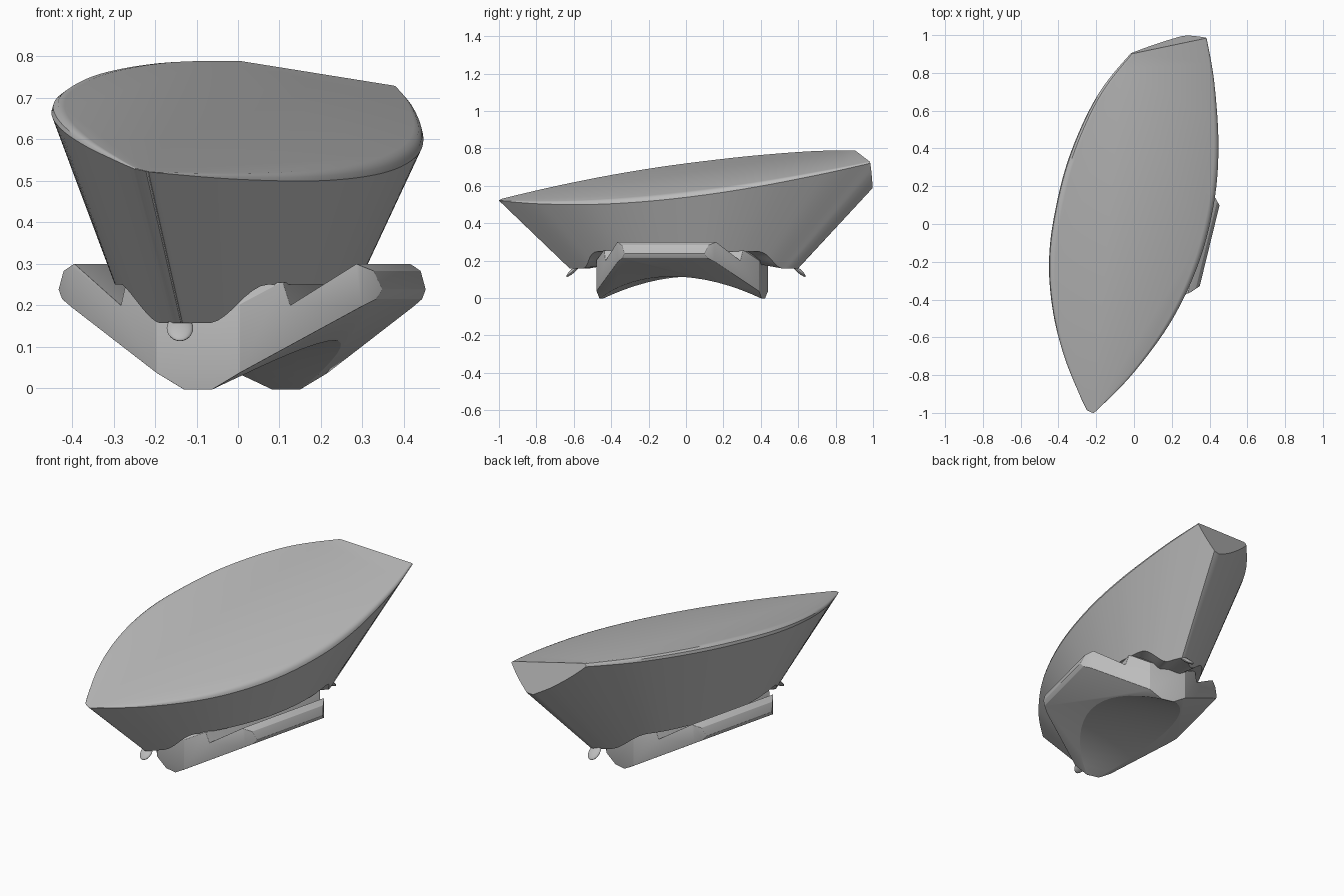
import bpy, bmesh, math
from mathutils import Vector, Matrix

cube = bpy.data.objects.get("Cube")
if cube:
    bpy.data.objects.remove(cube)

TURN = Matrix.Rotation(-0.24, 4, 'Z')      # the long axis is turned in plan
ALONG = Vector((math.sin(0.24), math.cos(0.24), 0))

grey = bpy.data.materials.new("plain grey")
grey.use_nodes = True
grey.diffuse_color = (0.5, 0.5, 0.5, 1)
grey.node_tree.nodes["Principled BSDF"].inputs["Base Color"].default_value = (0.5, 0.5, 0.5, 1)


def make(name, bm):
    bmesh.ops.recalc_face_normals(bm, faces=bm.faces)
    mesh = bpy.data.meshes.new(name)
    bm.to_mesh(mesh)
    bm.free()
    mesh.materials.append(grey)
    obj = bpy.data.objects.new(name, mesh)
    bpy.context.collection.objects.link(obj)
    return obj


def finish(obj):
    bpy.ops.object.select_all(action='DESELECT')
    obj.select_set(True)
    bpy.context.view_layer.objects.active = obj
    for mod in list(obj.modifiers):
        bpy.ops.object.modifier_apply(modifier=mod.name)
    bpy.ops.object.shade_smooth_by_angle(angle=math.radians(35))


def slice_off(bm, point, normal):
    cut = bmesh.ops.bisect_plane(bm, geom=bm.verts[:] + bm.edges[:] + bm.faces[:],
                                 plane_co=point, plane_no=normal, clear_outer=True)
    edges = [e for e in cut["geom_cut"] if isinstance(e, bmesh.types.BMEdge)]
    bmesh.ops.edgeloop_fill(bm, edges=[e for e in edges if e.is_boundary])


def prism(start, end):
    """Closed solid between two matching outlines."""
    bm = bmesh.new()
    a, b = [[bm.verts.new(p) for p in ring] for ring in (start, end)]
    bm.faces.new(a)
    bm.faces.new(b)
    for i in range(len(a)):
        j = (i + 1) % len(a)
        bm.faces.new((a[i], a[j], b[j], b[i]))
    bmesh.ops.recalc_face_normals(bm, faces=bm.faces)
    return bm


def carve(obj, cutter, operation):
    cutter.hide_render = True
    mod = obj.modifiers.new(cutter.name, 'BOOLEAN')
    mod.operation, mod.object, mod.solver = operation, cutter, 'EXACT'


def spline(points, steps=8):
    """Smooth curve through the points, ends included."""
    pts = [Vector(p) for p in points]
    pts = [2 * pts[0] - pts[1]] + pts + [2 * pts[-1] - pts[-2]]
    out = []
    for a, b, c, d in zip(pts, pts[1:], pts[2:], pts[3:]):
        for i in range(steps):
            t = i / steps
            out.append(0.5 * (2 * b + (c - a) * t + (2 * a - 5 * b + 4 * c - d) * t * t
                              + (3 * b - a - 3 * c + d) * t ** 3))
    return out + [pts[-2]]


def top_height(x, y):
    return .643 - .1945 * x + .1626 * y


# Leaf-shaped stone: slanted flat top, rounded rim, tapering walls, raised underside
right_side = spline([(-.222, -1), (-.19, -.98), (0, -.785), (.2, -.51), (.345, -.2), (.425, .12),
                     (.447, .42), (.425, .75), (.385, .98), (.365, 1.07), (.33, 1.165)])
left_side = spline([(.29, 1.17), (.15, 1.065), (-.02, .9), (-.2, .67), (-.345, .35),
                    (-.425, .03), (-.45, -.22), (-.428, -.47), (-.37, -.7), (-.29, -.9), (-.25, -.985)])
bm = bmesh.new()
rings = [[] for _ in range(5)]
for p in right_side + left_side:
    axis = .03 + .248 * p.y
    across = p.x - axis
    for ring, angle in zip(rings, (0, 30, 60, 90)):
        turn = math.radians(angle)
        x = axis + across * (1 - .075 * (1 - math.sin(turn)))
        z = top_height(x, p.y) - .07 * abs(across) * (1 - math.cos(turn))
        ring.append(bm.verts.new((x, p.y, z)))
    foot = p * (.57 - .05 * p.y)
    reach = abs(foot.to_3d().dot(ALONG))
    rise = min(1, max(0, (.56 - reach) / .19))
    base = .157 + .093 * rise * rise * (3 - 2 * rise)
    q = p.lerp(foot, (z - base) / (z - .157))
    rings[4].append(bm.verts.new((q.x, q.y, base)))
bm.faces.new(rings[0])
hub = bm.verts.new((0, 0, .25))
count = len(rings[0])
for i in range(count):
    j = (i + 1) % count
    for high, low in zip(rings, rings[1:]):
        bm.faces.new((high[i], high[j], low[j], low[i]))
    bm.faces.new((rings[4][i], rings[4][j], hub))
bmesh.ops.recalc_face_normals(bm, faces=bm.faces)
# Flat facet across the back tip
a, b, c = Vector((-.02, .9, .79)), Vector((.385, .985, .725)), Vector((.28, 1, .58))
normal = (b - a).cross(c - a)
slice_off(bm, a, normal if normal.y > 0 else -normal)
finish(make("stone", bm))

# Setting: winged cross-section run along the stone
half = [(.035, -.003), (.1, .035), (.39, .215), (.402, .238), (.385, .283),
        (.35, .3), (.21, .2), (.195, .255)]
profile = half + [(-u, z) for u, z in reversed(half)]
bm = prism([(u, -.6, z) for u, z in profile], [(u, .6, z) for u, z in profile])
for side in (-1, 1):
    slice_off(bm, (0, .447 * side, 0), (0, side, 0))
    slice_off(bm, (0, .45 * side, .2), (0, .06 * side, .07))
setting = make("setting", bm)

# Plan outline that trims the wings, and the round channel underneath
quarter = [(.43, .19), (.36, .265), (.085, .46)]
plan = (quarter + [(-u, v) for u, v in reversed(quarter)]
        + [(-u, -v) for u, v in quarter] + [(u, -v) for u, v in reversed(quarter)])
trim = make("plan_trim", prism([(u, v, -.2) for u, v in plan], [(u, v, .5) for u, v in plan]))
bm = bmesh.new()
bmesh.ops.create_cone(bm, cap_ends=True, segments=96, radius1=.9, radius2=.9, depth=2,
                      matrix=Matrix.Translation((0, 0, -.785)) @ Matrix.Rotation(math.pi / 2, 4, 'Y'))
channel = make("channel", bm)
carve(setting, trim, 'INTERSECT')
carve(setting, channel, 'DIFFERENCE')
bevel = setting.modifiers.new("rounded_edges", 'BEVEL')
bevel.width, bevel.segments = .012, 3
bevel.limit_method, bevel.angle_limit = 'ANGLE', math.radians(25)
finish(setting)
for helper in (trim, channel):
    bpy.data.objects.remove(helper)
setting.data.transform(Matrix.Translation((.01, -.02, 0)) @ TURN)

# Small tabs under both tips
for name, side in (("front_tab", -1), ("back_tab", 1)):
    bm = bmesh.new()
    bmesh.ops.create_uvsphere(bm, u_segments=20, v_segments=12, radius=1)
    bmesh.ops.transform(bm, verts=bm.verts, matrix=Matrix.Translation((.14 * side, .605 * side, .145))
                        @ Matrix.Rotation(.85 * side, 4, 'X') @ Matrix.Diagonal((.032, .011, .046, 1)))
    finish(make(name, bm))
